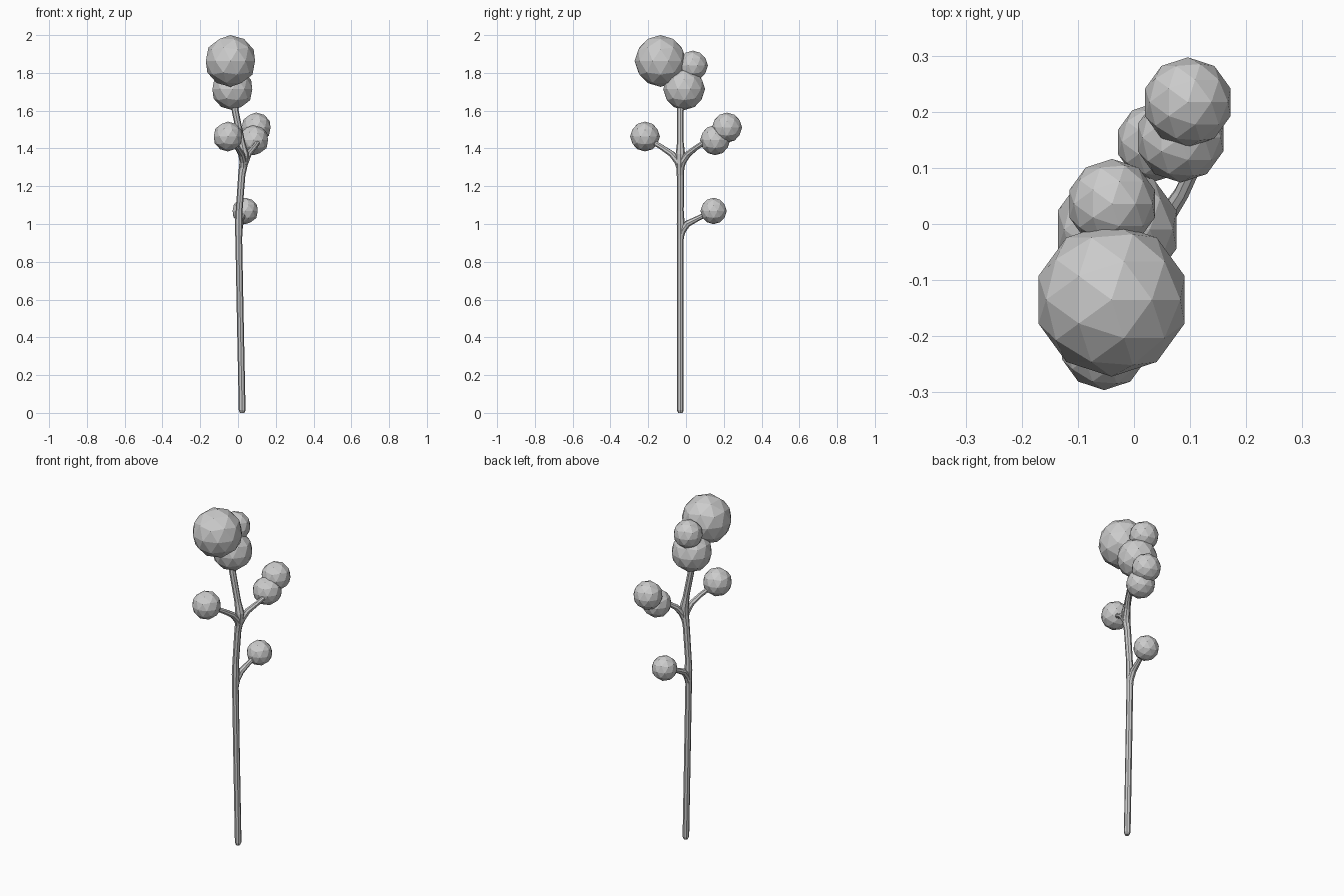
import bpy


def stalk(name, pts):
    """Eight-sided tapered tube through (x, y, z, radius) points."""
    cu = bpy.data.curves.new(name, 'CURVE')
    cu.dimensions = '3D'
    cu.bevel_depth = 1.0
    cu.bevel_resolution = 2
    cu.use_fill_caps = True
    sp = cu.splines.new('POLY')
    sp.points.add(len(pts) - 1)
    for p, (x, y, z, r) in zip(sp.points, pts):
        p.co = (x, y, z, 1)
        p.radius = r
    sp.use_smooth = False
    ob = bpy.data.objects.new(name, cu)
    bpy.context.collection.objects.link(ob)
    return ob


def puff(name, x, y, z, r):
    """Low-poly faceted foliage ball."""
    bpy.ops.mesh.primitive_ico_sphere_add(subdivisions=2, radius=r, location=(x, y, z))
    bpy.context.object.name = name


# main stem, swelling slightly where branches leave
stalk("main_stem", [
    (0.022, -0.03, 0.00, 0.012), (0.022, -0.03, 0.015, 0.018),
    (0.012, -0.03, 0.50, 0.018), (0.004, -0.03, 0.92, 0.018),
    (0.004, -0.028, 1.00, 0.021), (0.006, -0.03, 1.07, 0.018),
    (0.020, -0.03, 1.26, 0.019), (0.030, -0.03, 1.32, 0.023),
    (0.032, -0.03, 1.37, 0.025), (0.020, -0.03, 1.43, 0.018),
    (-0.015, -0.03, 1.60, 0.018), (-0.03, -0.02, 1.72, 0.016)])

# side branches curve smoothly out of the stem
stalk("low_branch", [
    (0.004, -0.030, 0.92, 0.015), (0.006, -0.018, 0.965, 0.018),
    (0.011, 0.008, 1.002, 0.018), (0.020, 0.06, 1.028, 0.014),
    (0.037, 0.145, 1.07, 0.013)])
stalk("front_branch", [
    (0.025, -0.030, 1.28, 0.015), (0.027, -0.043, 1.33, 0.019),
    (0.018, -0.075, 1.37, 0.017), (-0.005, -0.13, 1.407, 0.014),
    (-0.052, -0.217, 1.46, 0.013)])
stalk("back_branch", [
    (0.025, -0.030, 1.28, 0.015), (0.038, -0.018, 1.33, 0.019),
    (0.055, 0.010, 1.37, 0.017), (0.085, 0.055, 1.405, 0.014),
    (0.113, 0.115, 1.445, 0.013)])

# foliage balls
puff("crown_large", -0.04, -0.135, 1.863, 0.137)
puff("crown_lower", -0.03, -0.01, 1.714, 0.111)
puff("crown_small", -0.039, 0.036, 1.838, 0.08)
puff("front_ball", -0.053, -0.217, 1.463, 0.079)
puff("back_ball_upper", 0.096, 0.217, 1.51, 0.08)
puff("back_ball_lower", 0.083, 0.154, 1.444, 0.08)
puff("low_ball", 0.038, 0.146, 1.069, 0.07)
